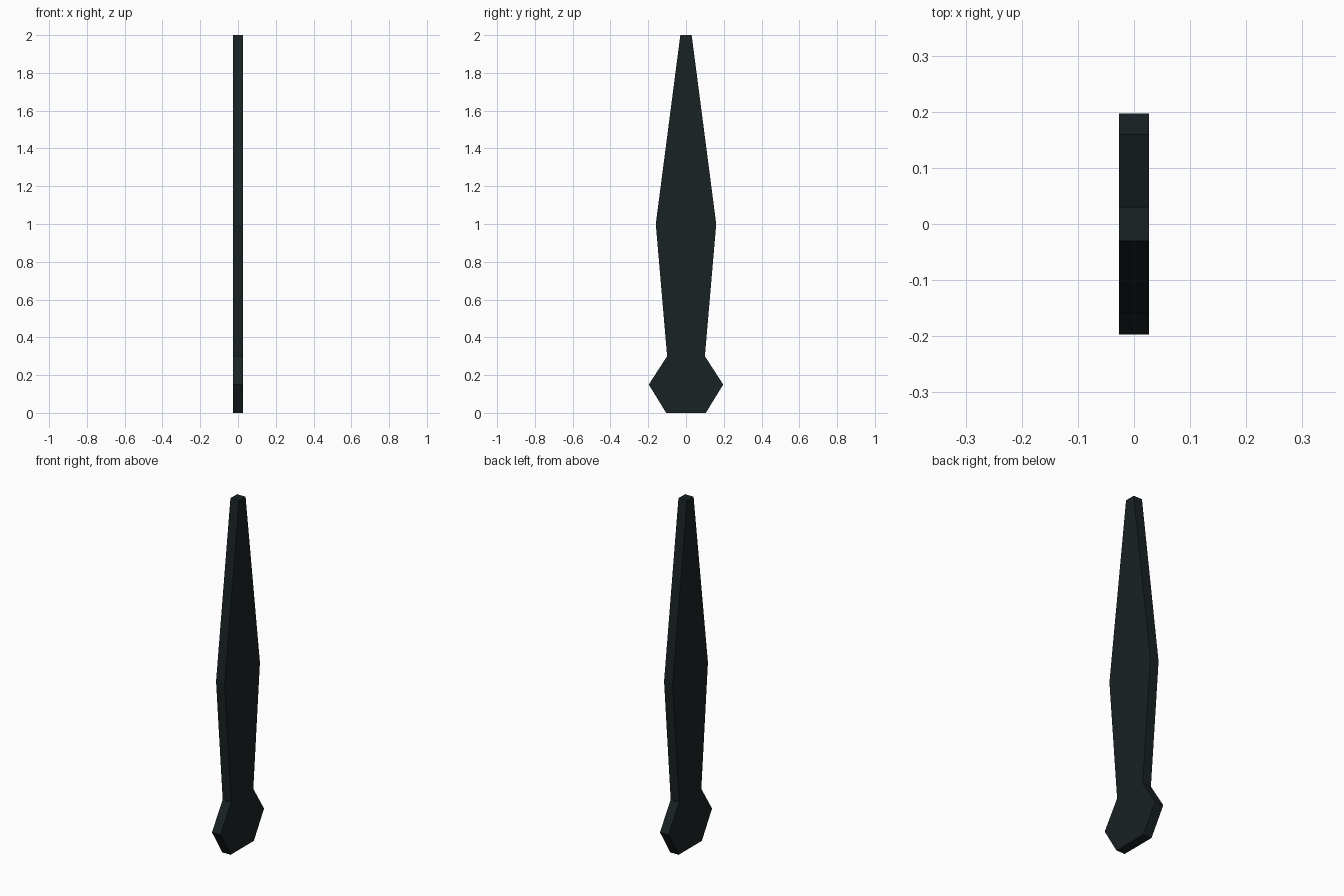
import bpy
import bmesh

if "Cube" in bpy.data.objects:
    bpy.data.objects.remove(bpy.data.objects["Cube"])

HALF_THICKNESS = 0.027

# Half outline of the blade: (half width in y, height z)
half_outline = [(0.105, 0.0), (0.197, 0.15), (0.10, 0.30), (0.16, 1.0), (0.03, 2.0)]
outline = half_outline + [(-y, z) for y, z in reversed(half_outline)]

# Flat blade: outline face extruded through the thickness
bm = bmesh.new()
face = bm.faces.new([bm.verts.new((-HALF_THICKNESS, y, z)) for y, z in outline])
extruded = bmesh.ops.extrude_face_region(bm, geom=[face], use_keep_orig=True)
moved = [g for g in extruded["geom"] if isinstance(g, bmesh.types.BMVert)]
bmesh.ops.translate(bm, verts=moved, vec=(2 * HALF_THICKNESS, 0, 0))
bmesh.ops.recalc_face_normals(bm, faces=bm.faces)

mesh = bpy.data.meshes.new("blade")
bm.to_mesh(mesh)
bm.free()
blade = bpy.data.objects.new("blade", mesh)
bpy.context.collection.objects.link(blade)

# Dark blue-green finish
finish = bpy.data.materials.new("dark_finish")
finish.diffuse_color = (0.010, 0.016, 0.018, 1.0)
finish.use_nodes = True
finish.node_tree.nodes["Principled BSDF"].inputs["Base Color"].default_value = finish.diffuse_color
mesh.materials.append(finish)
